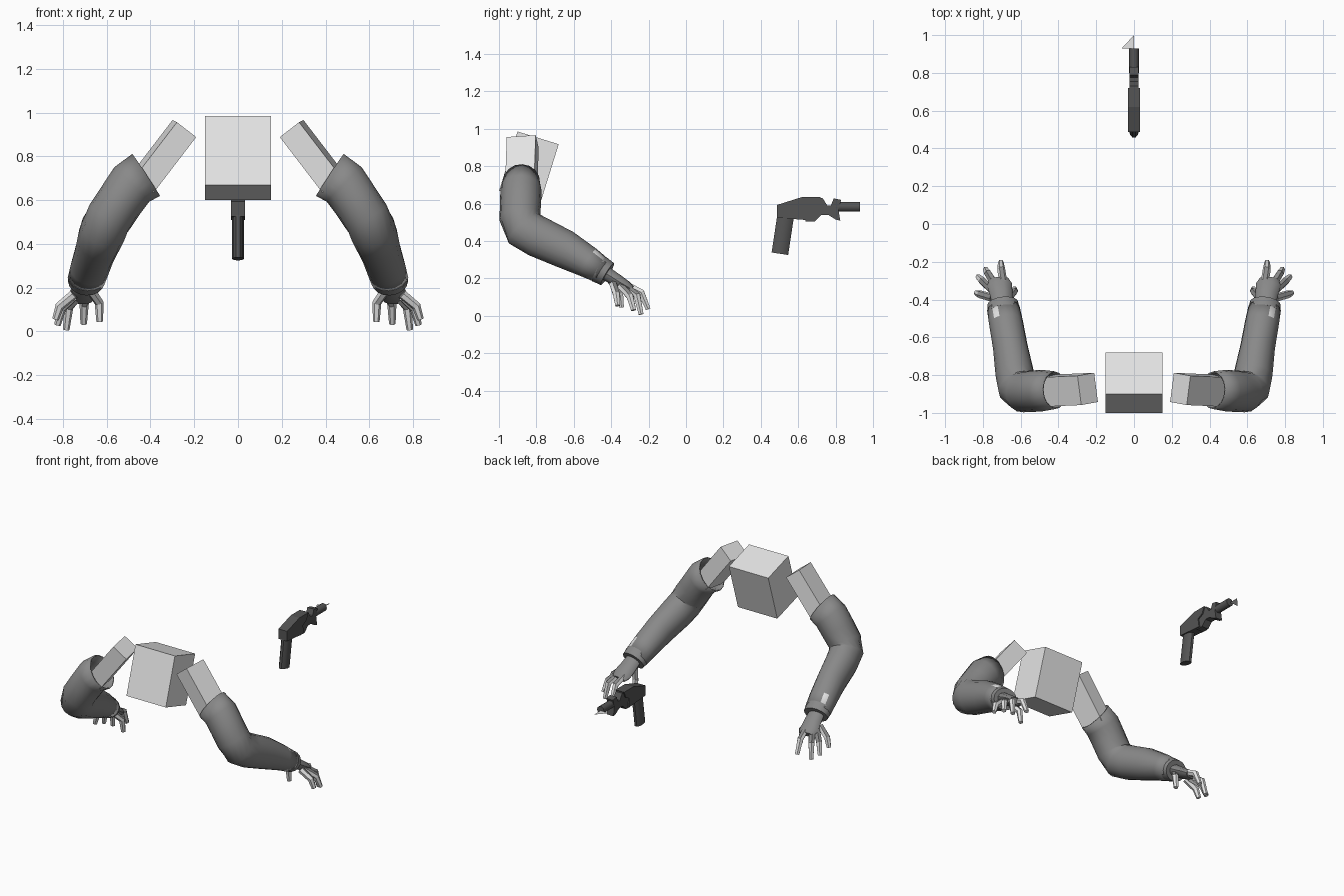
import bpy, bmesh, math
from mathutils import Vector, Matrix

if "Cube" in bpy.data.objects:
    bpy.data.objects.remove(bpy.data.objects["Cube"])


def material(name, value):
    m = bpy.data.materials.new(name)
    m.diffuse_color = (value, value, value, 1)
    m.use_nodes = True
    m.node_tree.nodes["Principled BSDF"].inputs["Base Color"].default_value = m.diffuse_color
    return m


LIGHT = material("light grey", 0.78)
GREY = material("mid grey", 0.25)
DARK = material("dark grey", 0.09)


def finish(name, bm, mats, mirror=False, smooth=False):
    bmesh.ops.recalc_face_normals(bm, faces=bm.faces[:])
    me = bpy.data.meshes.new(name)
    bm.to_mesh(me)
    bm.free()
    ob = bpy.data.objects.new(name, me)
    bpy.context.collection.objects.link(ob)
    for m in mats:
        me.materials.append(m)
    if smooth:
        bpy.ops.object.select_all(action='DESELECT')
        bpy.context.view_layer.objects.active = ob
        ob.select_set(True)
        bpy.ops.object.shade_smooth_by_angle(angle=math.radians(40))
    if mirror:
        ob.modifiers.new("Mirror", 'MIRROR').use_mirror_merge = False
    return ob


def block(name, centre, width, depth, length, mirror=False):
    """Box from a centre and three edge vectors."""
    bm = bmesh.new()
    rot = Matrix((width, depth, length)).transposed().to_4x4()
    bmesh.ops.create_cube(bm, size=1, matrix=Matrix.Translation(centre) @ rot)
    return finish(name, bm, [LIGHT], mirror)


def tube(bm, path, sides, caps=True, ref=Vector((1, 0, 0))):
    """Loft ellipses along a path of (x, y, z, side radius, other radius)."""
    pts = [Vector(p[:3]) for p in path]
    rings = []
    for i, p in enumerate(path):
        t = (pts[min(i + 1, len(pts) - 1)] - pts[max(i - 1, 0)]).normalized()
        u = (ref - ref.dot(t) * t).normalized()
        v = t.cross(u)
        rings.append([bm.verts.new(pts[i] + u * p[3] * math.cos(a) + v * p[4] * math.sin(a))
                      for a in (2 * math.pi * k / sides for k in range(sides))])
    faces = []
    for a, b in zip(rings, rings[1:]):
        faces.append([bm.faces.new((a[k], a[(k + 1) % sides], b[(k + 1) % sides], b[k]))
                      for k in range(sides)])
    if caps:
        bm.faces.new(rings[0])
        bm.faces.new(rings[-1])
    return faces


def slab(name, profile, half):
    """Side profile of (y, z) points given thickness along x."""
    bm = bmesh.new()
    face = bm.faces.new([bm.verts.new((-half, y, z)) for y, z in profile])
    ext = bmesh.ops.extrude_face_region(bm, geom=[face])
    bmesh.ops.translate(bm, vec=(2 * half, 0, 0),
                        verts=[g for g in ext["geom"] if isinstance(g, bmesh.types.BMVert)])
    return finish(name, bm, [DARK])


# Tilted middle block
block("centre_block", (0, -0.84, 0.793), (0.30, 0, 0), (0, 0.22, -0.068), (0, 0.099, 0.317))

# Upper arm blocks
width = Vector((0.088, -0.016, 0.068))
depth = Vector((0.02, 0.155, 0.010))
axis = depth.cross(width).normalized()
block("upper_arm", Vector((0.245, -0.873, 0.927)) + axis * 0.16, width, depth, axis * 0.32, True)

# Bent sleeves with a light patch near the wrist
bm = bmesh.new()
rows = tube(bm, [
    (0.42, -0.88, 0.715, 0.115, 0.100), (0.485, -0.882, 0.672, 0.112, 0.110),
    (0.535, -0.885, 0.60, 0.108, 0.110), (0.585, -0.888, 0.525, 0.108, 0.110),
    (0.615, -0.865, 0.465, 0.107, 0.113), (0.632, -0.79, 0.422, 0.102, 0.110),
    (0.655, -0.65, 0.357, 0.092, 0.103), (0.678, -0.52, 0.285, 0.090, 0.084),
    (0.692, -0.445, 0.238, 0.087, 0.070)], 16, caps=False)
rows[-1][13].material_index = 1
sleeve = finish("sleeve", bm, [GREY, LIGHT], True, True)
solid = sleeve.modifiers.new("Thickness", 'SOLIDIFY')
solid.thickness = 0.008

# Cuff rims
bm = bmesh.new()
tube(bm, [(0.689, -0.465, 0.250, 0.087, 0.075), (0.695, -0.42, 0.223, 0.082, 0.068)], 16)
finish("cuff", bm, [GREY], True, True)

# Palms
bm = bmesh.new()
tube(bm, [(0.695, -0.44, 0.235, 0.052, 0.040), (0.703, -0.37, 0.190, 0.060, 0.036),
          (0.712, -0.32, 0.160, 0.066, 0.030), (0.715, -0.29, 0.142, 0.050, 0.020)], 10)
finish("palm", bm, [GREY], True, True)

# Fingers and thumb: knuckle, middle joint, tip
fingers = {
    "index_finger": ((0.69, -0.32, 0.165), (0.703, -0.240, 0.125), (0.705, -0.202, 0.035)),
    "middle_finger": ((0.73, -0.33, 0.160), (0.773, -0.262, 0.110), (0.785, -0.240, 0.008)),
    "ring_finger": ((0.75, -0.35, 0.160), (0.805, -0.300, 0.105), (0.825, -0.280, 0.030)),
    "little_finger": ((0.75, -0.39, 0.170), (0.815, -0.372, 0.115), (0.834, -0.365, 0.055)),
    "thumb": ((0.67, -0.40, 0.185), (0.634, -0.355, 0.130), (0.632, -0.345, 0.045)),
}
for name, (a, b, c) in fingers.items():
    bm = bmesh.new()
    tube(bm, [(*a, 0.022, 0.022), (*b, 0.021, 0.021), (*c, 0.015, 0.015)], 6)
    bmesh.ops.recalc_face_normals(bm, faces=bm.faces[:])
    for f in bm.faces:                      # grey backs, light sides
        f.material_index = 1 if f.normal.z > 0.6 else 0
    finish(name, bm, [LIGHT, GREY], True)

# Handgun body, front block, grip and barrel
slab("gun_body", [(0.487, 0.525), (0.487, 0.593), (0.62, 0.635), (0.72, 0.635),
                  (0.70, 0.59), (0.66, 0.57), (0.67, 0.51)], 0.033)
slab("gun_front", [(0.64, 0.505), (0.64, 0.633), (0.73, 0.630), (0.755, 0.590), (0.775, 0.590),
                   (0.79, 0.628), (0.83, 0.620), (0.815, 0.57), (0.825, 0.508),
                   (0.80, 0.515), (0.76, 0.540), (0.725, 0.540), (0.69, 0.505)], 0.025)
bm = bmesh.new()
tube(bm, [(0, 0.535, 0.55, 0.027, 0.047), (0, 0.502, 0.332, 0.027, 0.047)], 10)
finish("gun_grip", bm, [DARK], smooth=True)
bm = bmesh.new()
tube(bm, [(0, 0.80, 0.583, 0.026, 0.027), (0, 0.93, 0.583, 0.026, 0.027)], 10)
finish("gun_barrel", bm, [DARK], smooth=True)

# Flat triangle at the muzzle
bm = bmesh.new()
bm.faces.new([bm.verts.new(p) for p in ((-0.065, 0.93, 0.58), (0, 0.93, 0.58), (0, 1.0, 0.58))])
finish("muzzle_flash", bm, [LIGHT])
